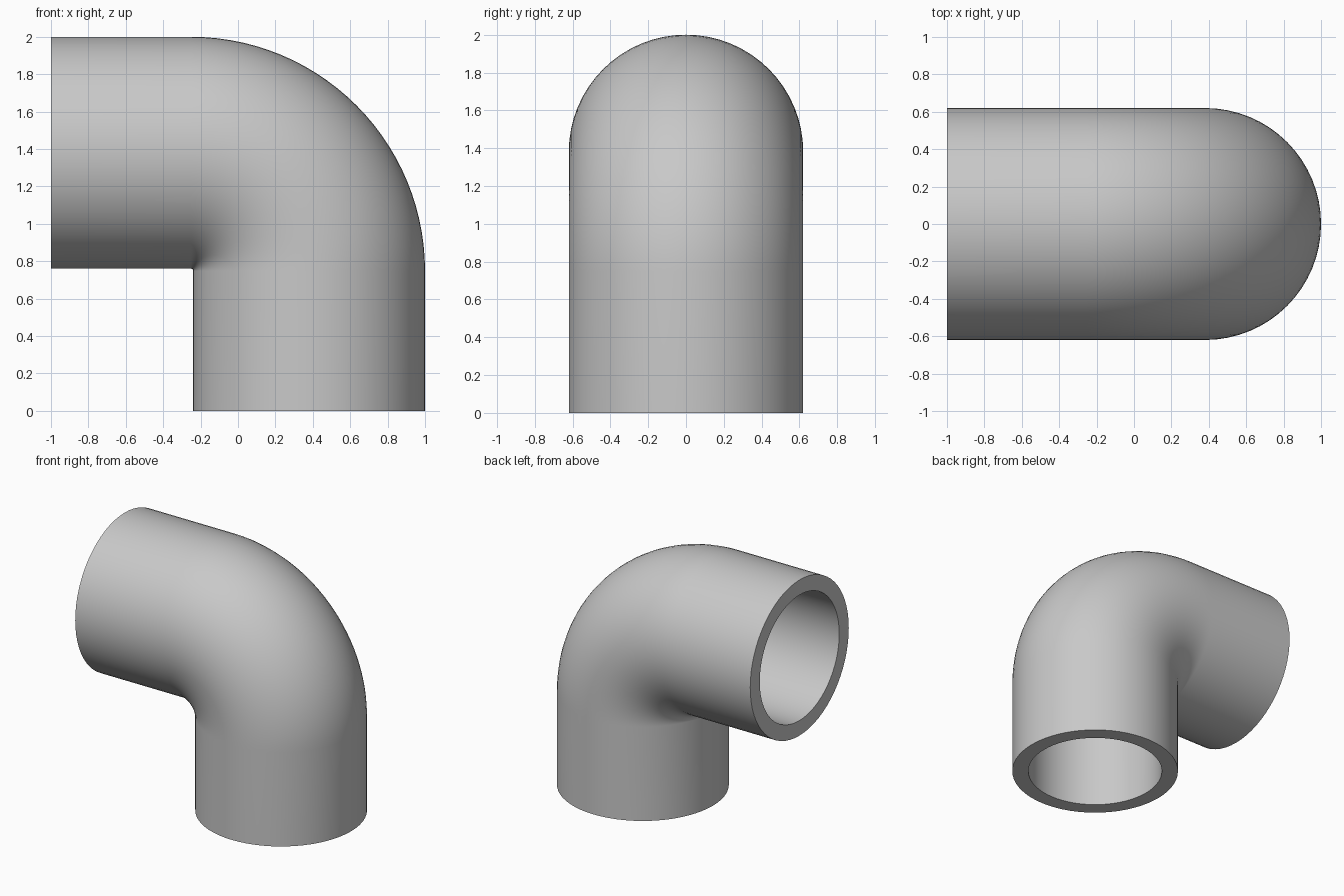
import bpy, bmesh, math
from mathutils import Vector

if "Cube" in bpy.data.objects:
    bpy.data.objects.remove(bpy.data.objects["Cube"], do_unlink=True)

OUTER, BORE = 0.62, 0.5      # pipe radii
BEND = 0.632                 # centreline bend radius
SIDES, STEPS = 64, 28
PIVOT = Vector((1 - OUTER - BEND, 0, 2 - OUTER - BEND))

grey = bpy.data.materials.new("light_grey")
grey.use_nodes = True
colour = (0.58, 0.58, 0.58, 1)
grey.diffuse_color = colour
grey.node_tree.nodes["Principled BSDF"].inputs["Base Color"].default_value = colour

# Centreline stations: position and outward direction of the bend
up, right = Vector((0, 0, 1)), Vector((1, 0, 0))
stations = [(Vector((1 - OUTER, 0, 0)), right)]
for i in range(STEPS + 1):
    a = math.pi / 2 * i / STEPS
    out = right * math.cos(a) + up * math.sin(a)
    stations.append((PIVOT + out * BEND, out))
stations.append((Vector((-1, 0, 2 - OUTER)), up))

bm = bmesh.new()


def ring(centre, out, radius):
    verts = []
    for k in range(SIDES):
        t = math.tau * k / SIDES
        offset = out * math.cos(t) + Vector((0, math.sin(t), 0))
        verts.append(bm.verts.new(centre + offset * radius))
    return verts


def bridge(a, b):
    for k in range(SIDES):
        n = (k + 1) % SIDES
        bm.faces.new((a[k], a[n], b[n], b[k]))


# Outer wall, bore and the two annular ends form one closed loop of rings
rings = [ring(c, o, OUTER) for c, o in stations]
rings += [ring(c, o, BORE) for c, o in reversed(stations)]
for i, current in enumerate(rings):
    bridge(current, rings[(i + 1) % len(rings)])
bmesh.ops.recalc_face_normals(bm, faces=bm.faces)

mesh = bpy.data.meshes.new("pipe_elbow")
bm.to_mesh(mesh)
bm.free()
mesh.materials.append(grey)
elbow = bpy.data.objects.new("pipe_elbow", mesh)
bpy.context.collection.objects.link(elbow)

# Smooth walls with crisp rims
bpy.ops.object.select_all(action="DESELECT")
elbow.select_set(True)
bpy.context.view_layer.objects.active = elbow
bpy.ops.object.shade_smooth_by_angle(angle=math.radians(35))
